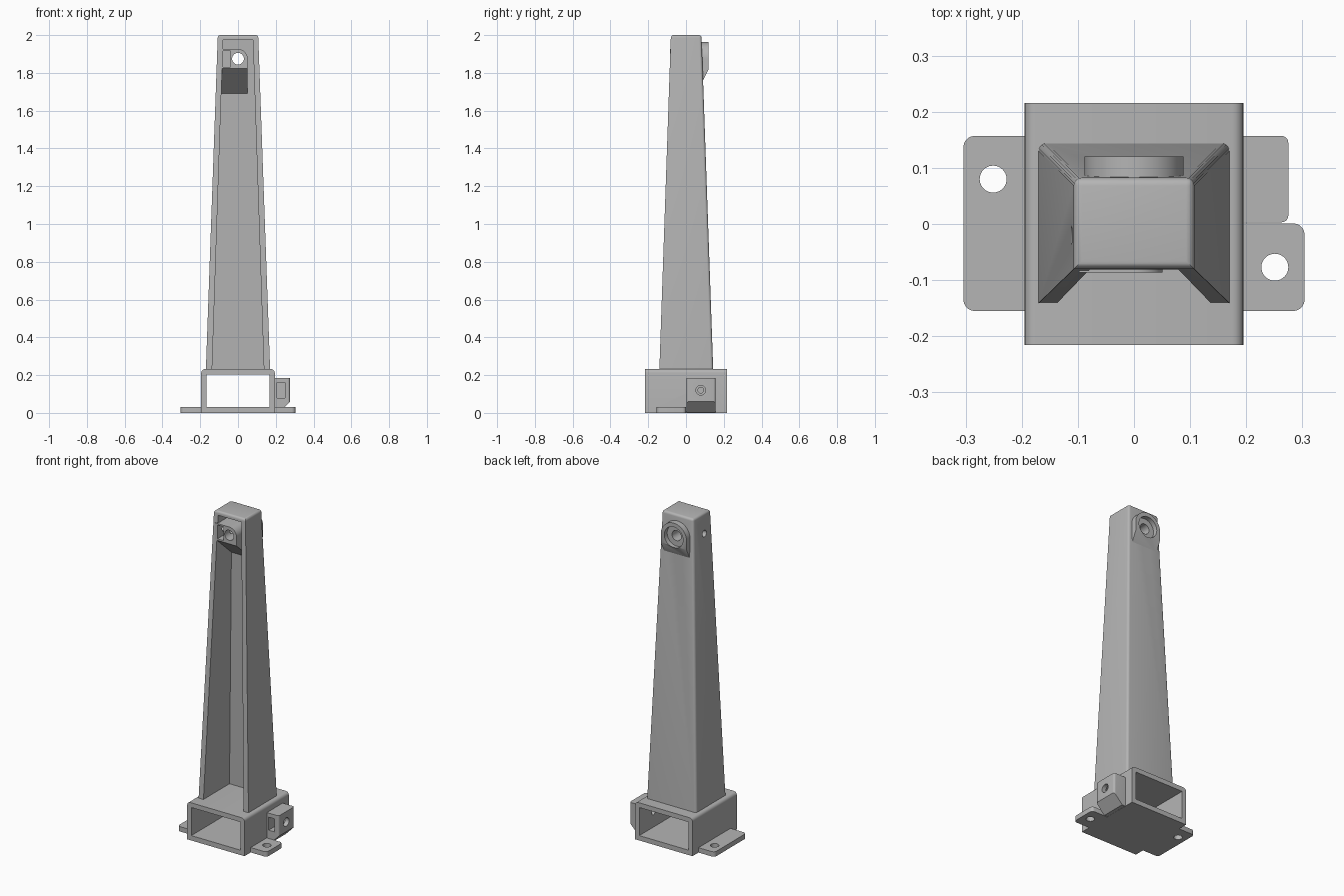
import bpy, bmesh, math
from mathutils import Vector

if "Cube" in bpy.data.objects:
    bpy.data.objects.remove(bpy.data.objects["Cube"])

grey = bpy.data.materials.new("plain grey")
grey.diffuse_color = (0.46, 0.46, 0.46, 1)
grey.use_nodes = True
grey.node_tree.nodes["Principled BSDF"].inputs["Base Color"].default_value = grey.diffuse_color


def finish(name, bm):
    bmesh.ops.recalc_face_normals(bm, faces=bm.faces)
    me = bpy.data.meshes.new(name)
    bm.to_mesh(me)
    bm.free()
    me.materials.append(grey)
    ob = bpy.data.objects.new(name, me)
    bpy.context.collection.objects.link(ob)
    return ob


def prism(name, pts, axis, a, b, bevel=0, pick=None):
    """Extrude a 2D outline along an axis: x takes (y,z), y takes (x,z), z takes (x,y)."""
    def place(p, t):
        return {'x': (t, p[0], p[1]), 'y': (p[0], t, p[1]), 'z': (p[0], p[1], t)}[axis]
    bm = bmesh.new()
    lo = [bm.verts.new(place(p, a)) for p in pts]
    hi = [bm.verts.new(place(p, b)) for p in pts]
    bm.faces.new(lo)
    bm.faces.new(hi)
    for i in range(len(pts)):
        j = (i + 1) % len(pts)
        bm.faces.new((lo[i], lo[j], hi[j], hi[i]))
    round_edges(bm, bevel, pick)
    return finish(name, bm)


def round_edges(bm, width, pick):
    if width:
        edges = [e for e in bm.edges if pick(e.verts[0].co, e.verts[1].co)]
        bmesh.ops.bevel(bm, geom=edges, offset=width, segments=5, profile=0.5, affect='EDGES')


def frustum(name, z0, r0, z1, r1, bevel=0, pick=None):
    """Tapered block between two rectangles given as (x half width, y min, y max)."""
    bm = bmesh.new()
    rings = [[bm.verts.new((x, y, z)) for x, y in ((-w, a), (w, a), (w, b), (-w, b))]
             for z, (w, a, b) in ((z0, r0), (z1, r1))]
    for r in rings:
        bm.faces.new(r)
    for i in range(4):
        j = (i + 1) % 4
        bm.faces.new((rings[0][i], rings[0][j], rings[1][j], rings[1][i]))
    round_edges(bm, bevel, pick)
    return finish(name, bm)


def rect(x0, x1, y0, y1):
    return [(x0, y0), (x1, y0), (x1, y1), (x0, y1)]


def arc(cx, cy, r, a0=0, a1=360, n=40):
    full = a1 - a0 == 360
    return [(cx + r * math.cos(math.radians(a0 + (a1 - a0) * i / n)),
             cy + r * math.sin(math.radians(a0 + (a1 - a0) * i / n)))
            for i in range(n if full else n + 1)]


def cut(cutter, *targets):
    for ob in targets:
        m = ob.modifiers.new("cut", 'BOOLEAN')
        m.operation, m.solver, m.object = 'DIFFERENCE', 'EXACT', cutter
        bpy.context.view_layer.objects.active = ob
        bpy.ops.object.modifier_apply(modifier=m.name)
    bpy.data.objects.remove(cutter)


# Base sleeve, open from front to back
base = prism("base_sleeve", rect(-0.195, 0.195, 0, 0.232), 'y', -0.216, 0.216, 0.02,
             lambda a, b: a.z > 0.2 and b.z > 0.2 and abs(a.y - b.y) > 0.1)
cut(prism("cutter", rect(-0.167, 0.167, 0.03, 0.203), 'y', -0.3, 0.3), base)

# Mounting tabs with screw holes
for name, side, y1, hy in (("left_tab", -1, 0.157, 0.08), ("right_tab", 1, 0.001, -0.077)):
    tab = prism(name, rect(*sorted((side * 0.18, side * 0.304)), -0.155, y1), 'z', 0, 0.03, 0.02,
                lambda a, b: abs(a.z - b.z) > 0.02 and abs(a.x) > 0.25)
    cut(prism("cutter", arc(side * 0.251, hy, 0.024), 'z', -0.1, 0.1), tab)

# Clamp block on the right of the sleeve, with nut pocket and screw hole
clamp = prism("clamp_block", [(0.18, 0.001), (0.217, 0.001), (0.275, 0.06), (0.275, 0.185), (0.18, 0.185)],
              'y', 0.003, 0.157, 0.012,
              lambda a, b: a.x > 0.27 and b.x > 0.27 and abs(a.z - b.z) > 0.05)
cut(prism("cutter", rect(0.207, 0.248, 0.08, 0.16), 'y', -0.05, 0.115), clamp)
cut(prism("cutter", arc(0.078, 0.12, 0.026), 'x', 0.23, 0.4), clamp)
cut(prism("cutter", arc(0.078, 0.12, 0.015), 'x', 0.1, 0.24), clamp, base)

# Tapered tower shell, open at the front
tower = frustum("tower_shell", 0.228, (0.17, -0.141, 0.144), 2.0, (0.107, -0.08, 0.082), 0.014,
                lambda a, b: (a.z > 1.9 and b.z > 1.9) or (a.y > 0 and b.y > 0 and abs(a.z - b.z) > 1))
cut(frustum("cutter", 0.2, (0.138, -0.4, 0.114), 1.975, (0.079, -0.4, 0.052)), tower)

# Pivot block inside the top of the tower, sloped underneath
pivot = prism("inner_pivot_block",
              [(-0.098, 1.69), (0.051, 1.69)] + arc(0, 1.875, 0.051, 0, 90, 12) + [(-0.098, 1.926)],
              'y', -0.086, 0.07)
cut(prism("cutter", [(-0.2, 1.6), (0.063, 1.6), (0.063, 1.69), (-0.086, 1.822), (-0.2, 1.922)],
          'x', -0.3, 0.3), pivot)
cut(prism("cutter", rect(-0.08, -0.04, 1.832, 1.917), 'y', -0.3, 0.022), pivot)

# Round bearing housing on the back, sloped underneath
housing = prism("back_bearing_housing",
                [(-0.088, 1.74), (0.088, 1.74)] + arc(0, 1.875, 0.088, 0, 180, 32), 'y', 0.068, 0.12)
cut(prism("cutter", [(0.05, 1.7), (0.3, 1.7), (0.3, 2.18), (0.12, 1.82), (0.085, 1.75), (0.05, 1.75)],
          'x', -0.3, 0.3), housing)
cut(prism("cutter", arc(0, 1.875, 0.064), 'y', 0.092, 0.3), housing, tower)

# Axle hole along the depth and set screw hole from the left
cut(prism("cutter", arc(0, 1.875, 0.031), 'y', -0.3, 0.3), pivot, housing, tower)
cut(prism("cutter", arc(-0.02, 1.875, 0.02, n=24), 'x', -0.3, -0.01), pivot, tower)

# Smooth the rounded surfaces and keep the edges crisp
for ob in bpy.context.scene.objects:
    ob.select_set(True)
    bpy.context.view_layer.objects.active = ob
bpy.ops.object.shade_smooth_by_angle(angle=math.radians(30))
